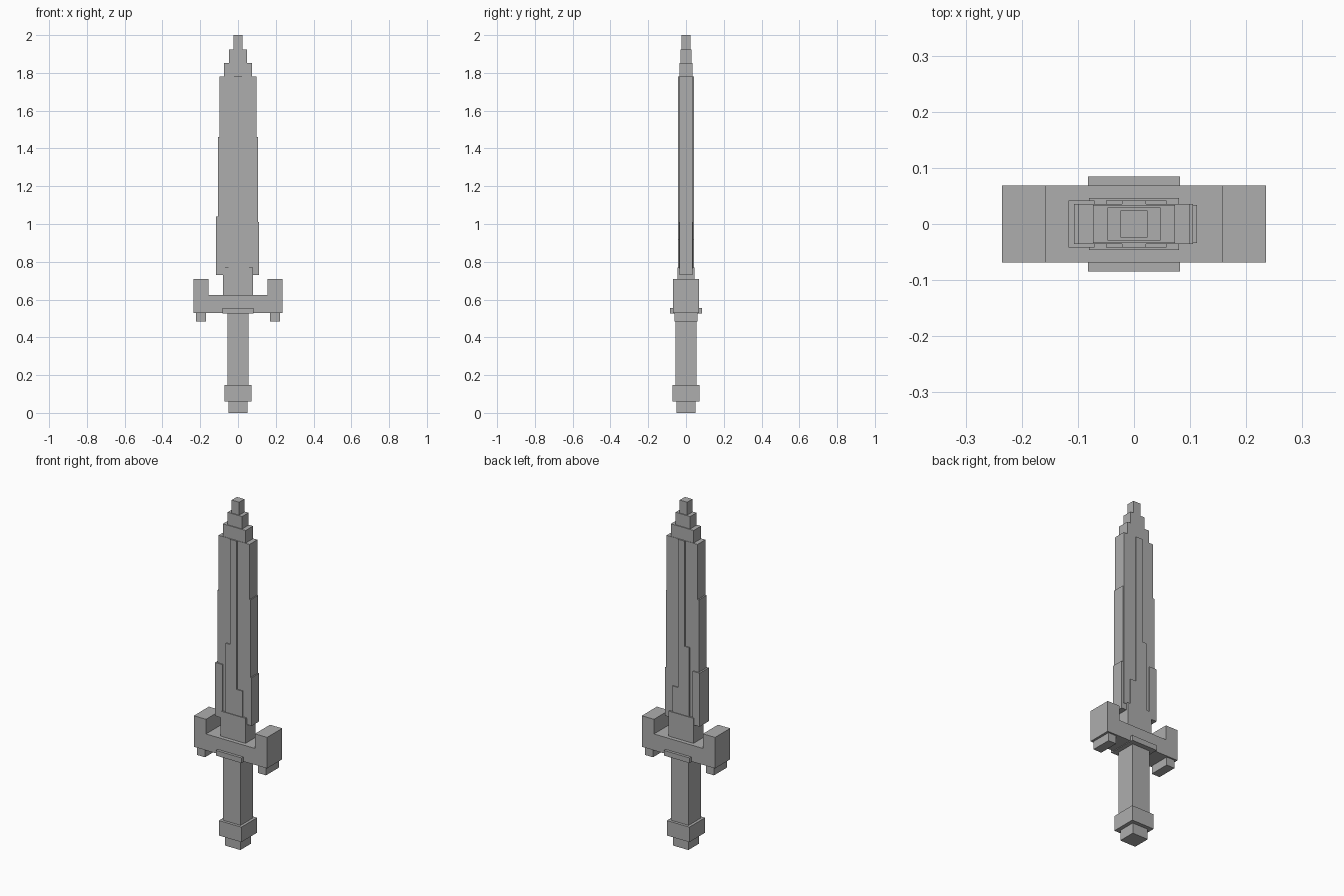
import bpy

cube = bpy.data.objects.get("Cube")
if cube:
    bpy.data.objects.remove(cube, do_unlink=True)

grey = bpy.data.materials.new("plain_grey")
grey.use_nodes = True
colour = (0.42, 0.42, 0.42, 1)
grey.diffuse_color = colour
grey.node_tree.nodes["Principled BSDF"].inputs["Base Color"].default_value = colour


def box(name, x0, x1, depth, z0, z1):
    """Box from x0 to x1 and z0 to z1, reaching depth either side of the middle."""
    bpy.ops.mesh.primitive_cube_add(size=1, location=((x0 + x1) / 2, 0, (z0 + z1) / 2))
    ob = bpy.context.object
    ob.name = name
    ob.scale = (x1 - x0, 2 * depth, z1 - z0)
    bpy.ops.object.transform_apply(location=False, rotation=False, scale=True)
    ob.data.materials.append(grey)
    return ob


def centred(name, half, depth, z0, z1):
    return box(name, -half, half, depth, z0, z1)


# Handle
centred("pommel_tip", 0.05, 0.05, 0, 0.06)
centred("pommel", 0.072, 0.072, 0.06, 0.147)
centred("grip", 0.056, 0.056, 0.147, 0.54)

# Guard: a U-shaped profile pushed through its depth
outline = [(-0.235, 0.53), (0.235, 0.53), (0.235, 0.71), (0.157, 0.71),
           (0.157, 0.625), (-0.157, 0.625), (-0.157, 0.71), (-0.235, 0.71)]
n = len(outline)
verts = [(x, y, z) for y in (-0.069, 0.069) for x, z in outline]
faces = [tuple(range(n)), tuple(reversed(range(n, 2 * n)))]
faces += [(i, i + n, (i + 1) % n + n, (i + 1) % n) for i in range(n)]
mesh = bpy.data.meshes.new("guard")
mesh.from_pydata(verts, [], faces)
mesh.materials.append(grey)
bpy.context.collection.objects.link(bpy.data.objects.new("guard", mesh))

centred("guard_collar", 0.082, 0.085, 0.526, 0.556)
box("right_guard_foot", -0.222, -0.17, 0.06, 0.483, 0.53)
box("left_guard_foot", 0.17, 0.222, 0.06, 0.483, 0.53)

# Blade body and stepped point
centred("blade_base", 0.08, 0.046, 0.62, 0.77)
centred("blade_body", 0.099, 0.036, 0.765, 1.78)
centred("lower_point", 0.073, 0.034, 1.78, 1.853)
centred("middle_point", 0.047, 0.029, 1.853, 1.925)
centred("upper_point", 0.024, 0.024, 1.925, 2.0)

# Stepped cutting edges
box("right_lower_edge", -0.117, -0.07, 0.042, 0.73, 1.04)
box("right_middle_edge", -0.107, -0.07, 0.0355, 1.04, 1.46)
box("left_lower_edge", 0.06, 0.112, 0.034, 0.73, 1.01)
box("left_middle_edge", 0.07, 0.105, 0.0355, 1.01, 1.46)

# Raised ridge down the middle, widening near the guard
centred("ridge", 0.021, 0.042, 0.77, 1.78)
box("right_ridge_step", -0.05, -0.021, 0.042, 0.77, 1.17)
box("left_ridge_step", 0.021, 0.058, 0.042, 0.77, 0.92)
